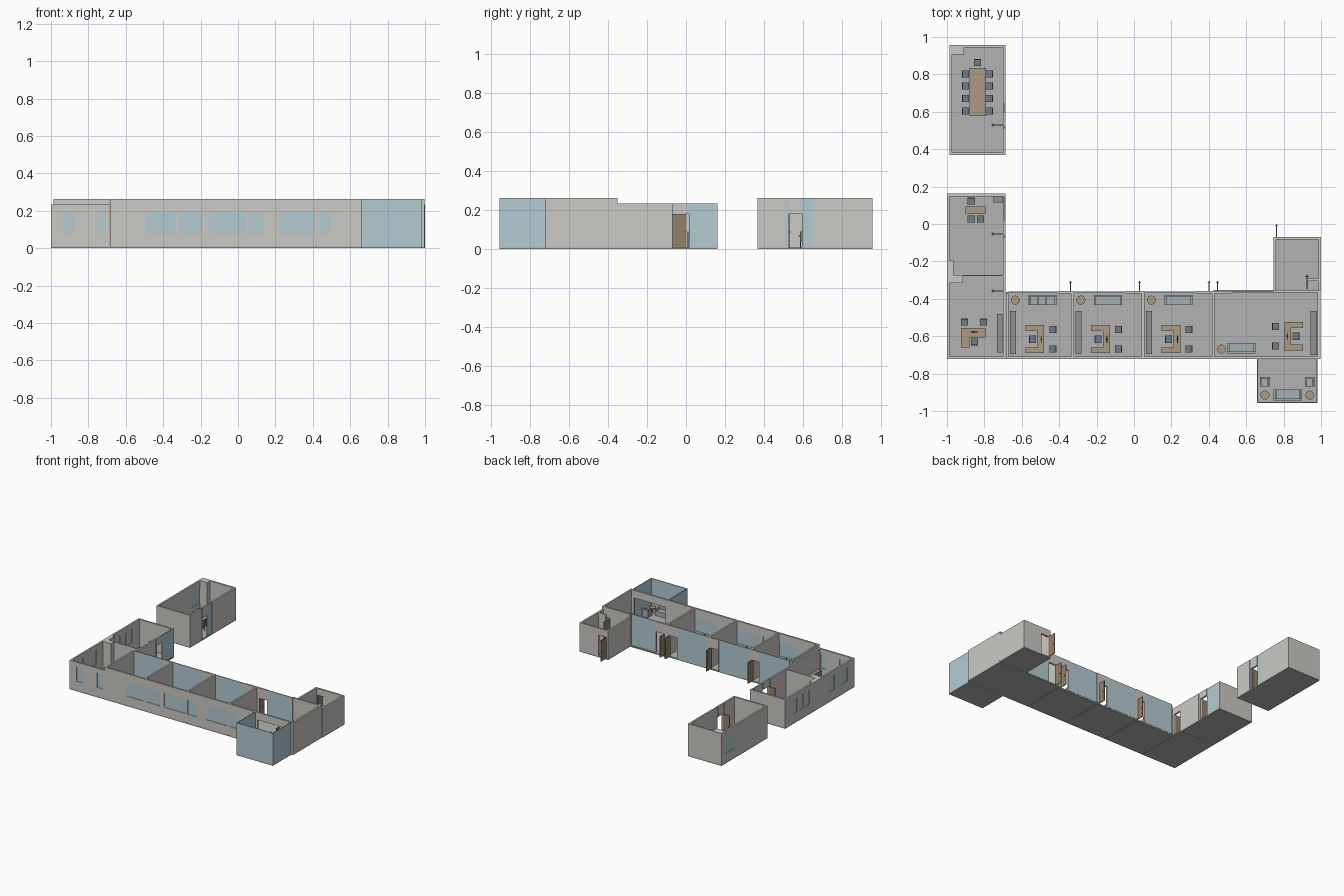
import bpy, bmesh
from mathutils import Matrix, Vector

if "Cube" in bpy.data.objects:
    bpy.data.objects.remove(bpy.data.objects["Cube"])

OY = -0.006            # centres the plan on y = 0
F, LOW, HIGH = 0.01, 0.235, 0.262   # floor top, low and high wall tops
T = 0.014              # wall thickness
DOOR_H = 0.18


def mat(name, r, g, b):
    m = bpy.data.materials.new(name)
    m.diffuse_color = (r, g, b, 1)
    m.use_nodes = True
    m.node_tree.nodes["Principled BSDF"].inputs["Base Color"].default_value = m.diffuse_color
    return m


WALL = mat("plaster", 0.60, 0.59, 0.56)
FLOOR = mat("carpet", 0.45, 0.45, 0.45)
GLASS = mat("glass", 0.45, 0.60, 0.64)
WOOD = mat("wood", 0.42, 0.33, 0.23)
DOOR = mat("door_wood", 0.30, 0.22, 0.15)
SEAT = mat("seat_fabric", 0.16, 0.20, 0.23)
SOFA = mat("sofa_fabric", 0.38, 0.44, 0.45)
CAB = mat("cabinet_grey", 0.28, 0.29, 0.27)
DARK = mat("dark_metal", 0.06, 0.06, 0.07)


def finish(bm, name, m):
    me = bpy.data.meshes.new(name)
    bm.to_mesh(me)
    bm.free()
    ob = bpy.data.objects.new(name, me)
    me.materials.append(m)
    bpy.context.collection.objects.link(ob)
    return ob


def part(name, boxes, m):
    """One object from boxes given as (x0, x1, y0, y1, z0, z1)."""
    bm = bmesh.new()
    for x0, x1, y0, y1, z0, z1 in boxes:
        c = Vector(((x0 + x1) / 2, (y0 + y1) / 2 + OY, (z0 + z1) / 2))
        bmesh.ops.create_cube(bm, size=1, matrix=Matrix.Translation(c) @ Matrix.Diagonal((x1 - x0, y1 - y0, z1 - z0, 1)))
    return finish(bm, name, m)


def wall(name, axis, pos, a, b, top, holes=()):
    """Wall along an axis; holes are (start, end, z0, z1, kind): window, glass or open."""
    solid, glass, cur = [], [], a
    def seg(s, e, z0, z1, p0=pos, p1=pos + T):
        return (s, e, p0, p1, z0, z1) if axis == 'x' else (p0, p1, s, e, z0, z1)
    for s, e, z0, z1, kind in sorted(holes):
        if s > cur:
            solid.append(seg(cur, s, F, top))
        if z0 > F:
            solid.append(seg(s, e, F, z0))
        if z1 < top:
            solid.append(seg(s, e, z1, top))
        if kind != 'open':
            glass.append(seg(s, e, z0, z1, pos + T / 2 - 0.003, pos + T / 2 + 0.003))
        cur = e
    if cur < b:
        solid.append(seg(cur, b, F, top))
    if solid:
        part(name, solid, WALL)
    if glass:
        part(name + "_glazing", glass, GLASS)


def win(a, b):
    return (a, b, 0.08, 0.195, 'window')


def pane(a, b, top):
    return (a, b, F, top, 'glass')


def way(a, b):
    return (a, b, F, DOOR_H, 'open')


def door(name, x, y, axis, length=0.066):
    """Open door leaf from its hinge, with lever handles."""
    t, s = 0.003, 1 if length > 0 else -1
    lo, hi, h = min(0, length), max(0, length), length - 0.008 * s
    if axis == 'x':
        part(name, [(x + lo, x + hi, y - t, y + t, F, DOOR_H)], DOOR)
        part(name + "_handle", [(x + h - .002, x + h + .002, y - .008, y + .008, .085, .09)], DARK)
    else:
        part(name, [(x - t, x + t, y + lo, y + hi, F, DOOR_H)], DOOR)
        part(name + "_handle", [(x - .008, x + .008, y + h - .002, y + h + .002, .085, .09)], DARK)


def chair(x, y, dx, dy):
    """Chair whose back lies towards (dx, dy)."""
    r, t = 0.019, 0.005
    def back(d, c):
        return (c - r, c + r) if d == 0 else ((c + r - t, c + r) if d > 0 else (c - r, c - r + t))
    b = [(x - r, x + r, y - r, y + r, 0.043, 0.052), back(dx, x) + back(dy, y) + (0.052, 0.09)]
    b += [(x + i * .016 - .002, x + i * .016 + .002, y + j * .016 - .002, y + j * .016 + .002, F, .043)
          for i in (-1, 1) for j in (-1, 1)]
    part("chair", b, SEAT)


def round_table(x, y):
    bm = bmesh.new()
    for r, z0, z1 in ((0.024, 0.045, 0.051), (0.004, 0.014, 0.045), (0.014, F, 0.014)):
        bmesh.ops.create_cone(bm, cap_ends=True, segments=24, radius1=r, radius2=r, depth=z1 - z0,
                              matrix=Matrix.Translation((x, y + OY, (z0 + z1) / 2)))
    ob = finish(bm, "round_table", WOOD)
    for p in ob.data.polygons:
        p.use_smooth = abs(p.normal.z) < 0.5


def sofa(name, x, y, w, d, side, n):
    """Sofa with n cushions; side is +1 when the back faces +y."""
    x0, x1, y0, y1, a = x - w / 2, x + w / 2, y - d / 2, y + d / 2, 0.01
    bk = (y1 - a, y1) if side > 0 else (y0, y0 + a)
    sy = (y0, y1 - a) if side > 0 else (y0 + a, y1)
    b = [(x0, x1) + bk + (F, 0.072), (x0, x0 + a) + sy + (F, 0.056), (x1 - a, x1) + sy + (F, 0.056),
         (x0 + a, x1 - a) + sy + (F, 0.035)]
    cw = (w - 2 * a) / n
    b += [(x0 + a + i * cw + .001, x0 + a + (i + 1) * cw - .001) + sy + (0.035, 0.046) for i in range(n)]
    part(name, b, SOFA)


def legs(x0, x1, y0, y1):
    return [(x - .003, x + .003, y - .003, y + .003, F, .067) for x in (x0 + .006, x1 - .006) for y in (y0 + .006, y1 - .006)]


def c_desk(x, y, s):
    """C-shaped desk, spine on side s, with monitor and three chairs."""
    sp = sorted((x + s * 0.05, x + s * 0.013))
    z = (0.067, 0.073)
    b = [(x - .05, x + .05, y + s2 - .015, y + s2 + .015) + z for s2 in (-.06, .06)]
    b += [(sp[0], sp[1], y - .045, y + .045) + z]
    f = sorted((x + s * .048, x + s * .042))
    b += [(f[0], f[1], y - .073, y + .073, F, .067)]
    b += [(x - s * .045 - .003, x - s * .045 + .003, y + s2 - .014, y + s2 + .014, F, .067) for s2 in (-.06, .06)]
    part("executive_desk", b, WOOD)
    mx = x + s * .034
    part("monitor", [(mx - .002, mx + .002, y - .02, y + .02, .08, .105), (mx - .005, mx + .005, y - .006, y + .006, .073, .08)], DARK)
    chair(x - s * .013, y, -s, 0)
    for j in (-.052, .052):
        chair(x + s * .096, y + j, s, 0)


# floor slabs
for name, r in {"meeting": (-.987, -.687, .374, .964), "left_rear": (-1, -.687, -.267, .168), "left_front": (-1, -.687, -.717, -.268),
                "office_1": (-.685, -.33, -.717, -.358), "office_2": (-.328, .047, -.717, -.358),
                "office_3": (.049, .422, -.717, -.358), "office_4": (.424, .996, -.717, -.346),
                "rear_right": (.746, 1, -.345, -.064), "lobby": (.657, .982, -.952, -.718)}.items():
    part(name + "_floor", [r + (0, F)], FLOOR)

# meeting room
wall("meeting_left_wall", 'y', -.987, .374, .964, HIGH, [win(.80, .91)])
wall("meeting_rear_wall", 'x', .95, -.973, -.687, HIGH)
wall("meeting_front_wall", 'x', .374, -.973, -.687, HIGH)
wall("meeting_right_wall", 'y', -.701, .388, .95, HIGH, [pane(.515, .532, HIGH), way(.535, .6), pane(.6, .655, HIGH)])
part("meeting_pillar", [(-.973, -.91, .912, .95, F, HIGH)], WALL)
door("meeting_door", -.70, .535, 'x', -.062)
part("meeting_table", [(-.88, -.79, .583, .84, .066, .074), (-.85, -.82, .62, .65, F, .066), (-.85, -.82, .77, .80, F, .066)], WOOD)
for y in (.61, .676, .743, .807):
    chair(-.90, y, -1, 0)
    chair(-.772, y, 1, 0)
chair(-.837, .87, 0, 1)

# left rear and left front rooms
wall("left_outer_wall", 'y', -1, -.717, .168, LOW,
     [win(-.63, -.56), win(-.46, -.39), win(-.14, -.092), win(-.065, -.017), win(.015, .063)])
wall("left_rear_end_wall", 'x', .154, -.986, -.687, LOW)
wall("left_inner_wall", 'y', -.701, -.703, .154, LOW,
     [way(-.352, -.285), pane(-.07, -.052, LOW), way(-.048, .022), pane(.022, .154, LOW)])
wall("left_front_wall", 'x', -.717, -.986, -.687, LOW, [win(-.936, -.877), win(-.754, -.706)])
part("left_partition", [(-.986, -.701, -.273, -.267, F, LOW)], WALL)
part("left_pillars", [(-.986, -.915, -.31, -.273, F, LOW), (-.986, -.965, -.267, -.19, F, LOW)], WALL)
part("rear_cabinet", [(-.75, -.702, .122, .153, F, .15)], CAB)
door("left_rear_door", -.70, -.048, 'x', -.062)
door("left_front_door", -.70, -.353, 'x', -.062)
part("small_desk", [(-.90, -.795, .06, .10, .067, .073)] + legs(-.90, -.795, .06, .10), WOOD)
for c in ((-.87, .128, 0, 1), (-.87, .032, 0, -1), (-.82, .032, 0, -1),
          (-.853, -.625, 0, -1), (-.906, -.518, 0, 1), (-.805, -.518, 0, 1)):
    chair(*c)
part("corner_desk", [(-.925, -.793, -.6, -.55, .067, .073), (-.925, -.88, -.655, -.6, .067, .073)]
     + legs(-.925, -.793, -.6, -.55) + legs(-.925, -.88, -.655, -.6), WOOD)
part("monitor", [(-.875, -.835, -.574, -.57, .08, .105), (-.861, -.849, -.577, -.567, .073, .08)], DARK)
part("left_cabinet", [(-.733, -.702, -.68, -.475, F, .08)], CAB)

# office row: front, rear glazing, dividers
wall("office_front_wall", 'x', -.717, -.685, .996, HIGH,
     [win(-.492, -.335), win(-.317, -.193), win(-.155, .042), win(.056, .139), win(.219, .417), win(.433, .492),
      (.68, .96, F, .2, 'open')])
wall("office_rear_wall", 'x', -.366, -.671, .746, HIGH,
     [pane(-.671, -.405, HIGH), way(-.403, -.338), pane(-.322, -.042, HIGH), way(-.04, .03),
      pane(.056, .328, HIGH), way(.33, .4), way(.447, .52), pane(.522, .742, HIGH)])
wall("office_4_rear_wall", 'x', -.36, .746, .982, HIGH, [way(.93, .978)])
for i, x in enumerate((-.685, -.336, .041, .416, .982)):
    wall("office_divider_%d" % (i + 1), 'y', x, -.703, -.366 if i < 4 else -.346, HIGH)
for x in (-.34, .03, .40, .447):
    door("office_door", x, -.364, 'y')

# office furniture
for x, n in ((-.68, 3), (-.329, 3), (.048, 1)):
    part("office_cabinet", [(x + .016, x + .048, -.69, -.46, F, .08)], CAB)
    round_table(x + .045, -.401)
    sofa("office_sofa", x + .19, -.401, .15, .054, 1, n)
    c_desk(x + .15, -.61, 1)
c_desk(.853, -.594, -1)
part("office_cabinet", [(.945, .978, -.695, -.46, F, .08)], CAB)
round_table(.468, -.663)
sofa("office_sofa", .575, -.658, .15, .056, -1, 1)

# rear right room
wall("rear_right_left_wall", 'y', .746, -.346, -.064, LOW)
wall("rear_right_right_wall", 'y', .986, -.346, -.064, LOW)
wall("rear_right_end_wall", 'x', -.078, .76, .986, LOW, [way(.763, .833)])
part("rear_right_stub_wall", [(.925, .986, -.298, -.286, F, LOW)], WALL)
door("entrance_door", .762, -.066, 'y', .07)
door("inner_door", .926, -.342, 'y', .075)

# glass lobby
t = 0.006
part("lobby_glass", [(.657, .982, -.952, -.952 + t, F, HIGH), (.657, .657 + t, -.952 + t, -.717, F, HIGH),
                     (.982 - t, .982, -.952 + t, -.717, F, HIGH)], GLASS)
sofa("lobby_sofa", .822, -.908, .15, .058, -1, 1)
for x in (.70, .94):
    round_table(x, -.909)
    sofa("armchair", x, -.838, .052, .05, 1, 1)
